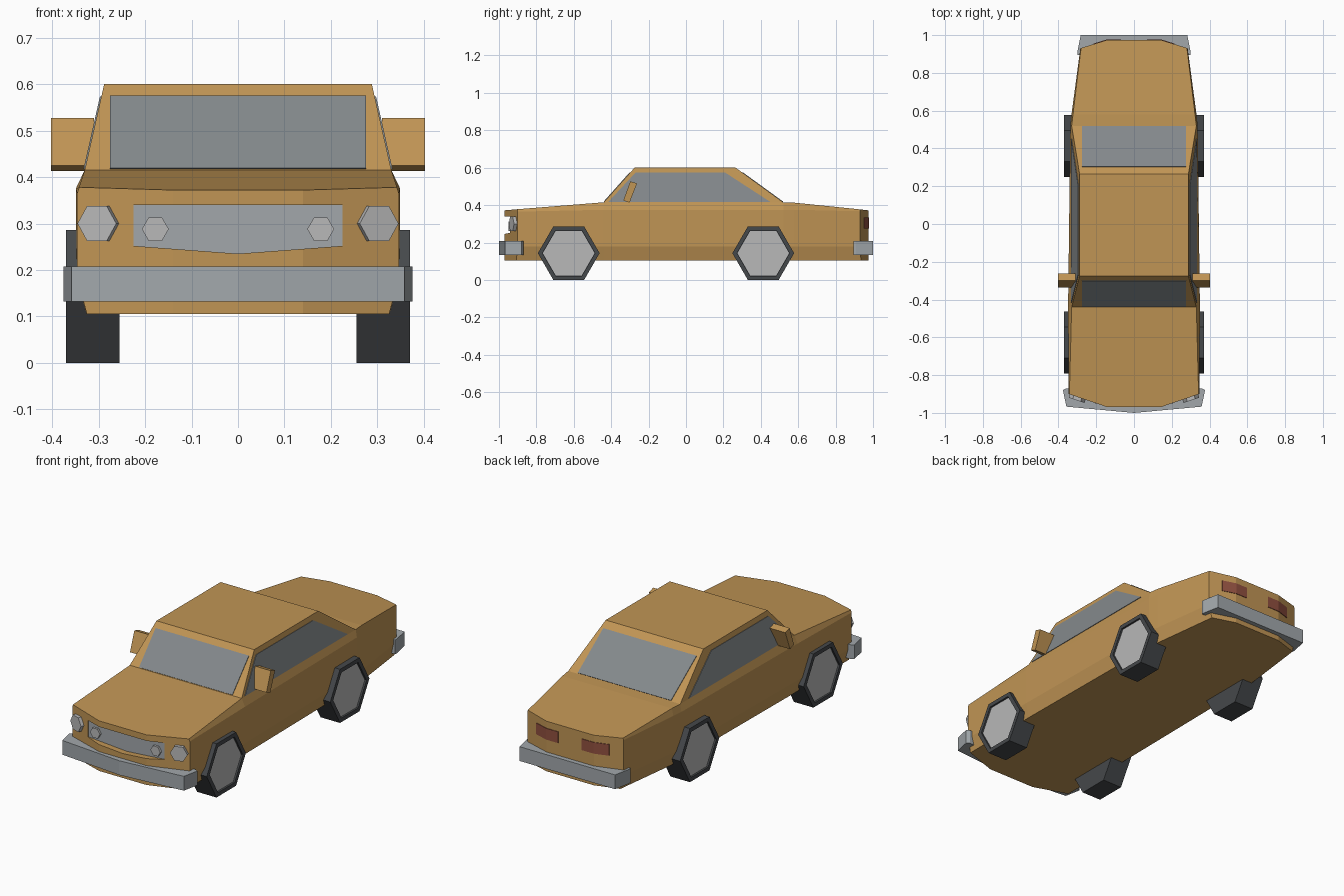
import bpy, bmesh, math
from mathutils import Vector

if "Cube" in bpy.data.objects:
    bpy.data.objects.remove(bpy.data.objects["Cube"])


def mat(name, rgb):
    m = bpy.data.materials.new(name)
    m.diffuse_color = (*rgb, 1)
    m.use_nodes = True
    m.node_tree.nodes["Principled BSDF"].inputs["Base Color"].default_value = m.diffuse_color
    return m


PAINT = mat("ochre_paint", (0.53, 0.30, 0.09))
GLASS = mat("glass", (0.23, 0.25, 0.26))
RUBBER = mat("rubber", (0.06, 0.065, 0.07))
CHROME = mat("chrome", (0.36, 0.39, 0.41))
LAMP = mat("lamp", (0.48, 0.48, 0.48))
RED = mat("tail_red", (0.28, 0.08, 0.05))


def loft(name, rings, material, caps=None):
    """Join equal-length rings of points with faces and close both ends."""
    n = len(rings[0])
    caps = caps or [range(n)]
    bm = bmesh.new()
    vs = [[bm.verts.new(p) for p in r] for r in rings]
    for a, b in zip(vs, vs[1:]):
        for i in range(n):
            j = (i + 1) % n
            bm.faces.new((a[i], a[j], b[j], b[i]))
    for end in (vs[0], vs[-1]):
        for c in caps:
            bm.faces.new([end[i] for i in c])
    bmesh.ops.recalc_face_normals(bm, faces=bm.faces)
    me = bpy.data.meshes.new(name)
    bm.to_mesh(me)
    bm.free()
    ob = bpy.data.objects.new(name, me)
    bpy.context.collection.objects.link(ob)
    if material:
        me.materials.append(material)
    return ob


def plate(name, pts, normal, material, t=0.003):
    """Thin panel lying on a surface, t thick to each side."""
    n = Vector(normal).normalized() * t
    return loft(name, [[Vector(p) - n for p in pts], [Vector(p) + n for p in pts]], material)


def hexagon(centre, r, u):
    c, u = Vector(centre), Vector(u)
    return [c + u * r * math.cos(k * math.pi / 3) + Vector((0, 0, r * math.sin(k * math.pi / 3)))
            for k in range(6)]


# Lower body: stations along y (edge slope bends the nose and tail)
def station(y, slope, w, wt, wb, z_sh, z_top, z_mid):
    half = [(0.14, 0.105), (wb, 0.105), (w, 0.18), (w, z_sh), (wt, z_top), (0.14, z_mid)]
    right = [(x, y + slope * (x - 0.14), z) for x, z in half]
    return right + [(-x, yy, z) for x, yy, z in reversed(right)]


NOSE = 0.34
body = loft("body", [
    station(-0.97, NOSE, 0.346, 0.342, 0.325, 0.365, 0.378, 0.372),
    station(-0.44, 0, 0.349, 0.330, 0.328, 0.375, 0.415, 0.415),
    station(0.52, 0, 0.337, 0.330, 0.318, 0.375, 0.415, 0.415),
    station(0.58, 0, 0.331, 0.323, 0.312, 0.375, 0.413, 0.413),
    station(0.975, -0.31, 0.284, 0.280, 0.268, 0.367, 0.377, 0.372),
], PAINT, caps=[range(6), range(6, 12), (0, 5, 6, 11)])

# Grille opening cut into the nose, with grille panel inside
outline = [(-0.225, 0.34), (0.225, 0.34), (0.225, 0.252), (0.2, 0.25), (0, 0.235),
           (-0.2, 0.25), (-0.225, 0.252)]
cutter = loft("grille_cutter", [[(x, y, z) for x, z in outline] for y in (-1.1, -0.933)], None)
cutter.hide_render = True
cutter.hide_viewport = True
cut = body.modifiers.new("grille_opening", "BOOLEAN")
cut.operation = "DIFFERENCE"
cut.solver = "EXACT"
cut.object = cutter
plate("grille", [(x, -0.935, z) for x, z in outline], (0, 1, 0), CHROME)

# Cabin
Z0, Z1 = 0.415, 0.6
loft("cabin", [
    [(-0.33, -0.44, Z0 - 0.01), (0.33, -0.44, Z0 - 0.01), (0.33, 0.52, Z0 - 0.01), (-0.33, 0.52, Z0 - 0.01)],
    [(-0.33, -0.44, Z0), (0.33, -0.44, Z0), (0.33, 0.52, Z0), (-0.33, 0.52, Z0)],
    [(-0.288, -0.275, Z1), (0.288, -0.275, Z1), (0.288, 0.265, Z1), (-0.288, 0.265, Z1)],
], PAINT)


# Windows lie on the sloping cabin faces
def on_slope(a, b, z):
    return a + (b - a) * (z - Z0) / (Z1 - Z0)


ZB, ZT = 0.417, 0.573
for name, a, b in (("windscreen", -0.44, -0.275), ("rear_window", 0.52, 0.265)):
    pts = [(x, on_slope(a, b, z), z) for x, z in ((-0.275, ZB), (0.275, ZB), (0.275, ZT), (-0.275, ZT))]
    plate(name, pts, (0, Z1 - Z0, a - b), GLASS)
for s, side in ((1, "right"), (-1, "left")):
    pts = [(s * on_slope(0.33, 0.288, z), y, z)
           for y, z in ((-0.415, ZB), (-0.27, ZT), (0.21, ZT), (0.45, ZB))]
    plate("side_window_" + side, pts, (s * (Z1 - Z0), 0, 0.042), GLASS)

# Bumpers
front = [(0.36, -0.87), (0.376, -0.88), (0.358, -0.967), (0, -1.0)]
rear = [(0.30, 0.895), (0.30, 0.91), (0.282, 1.0), (0, 1.0)]
for name, half in (("front_bumper", front), ("rear_bumper", rear)):
    ring = half + [(-x, y) for x, y in reversed(half[:-1])]
    loft(name, [[(x, y, z) for x, y in ring] for z in (0.132, 0.208)], CHROME)

for s, side in ((1, "right"), (-1, "left")):
    # Headlight, square to the swept nose
    n = Vector((s * NOSE, -1, 0)).normalized()
    u = Vector((1, s * NOSE, 0)).normalized()
    base = Vector((s * 0.298, -0.97 + NOSE * 0.158, 0.3))
    loft("headlight_" + side, [hexagon(base + n * d, 0.044, u) for d in (-0.01, 0.018)], LAMP)
    # Small lamp in the grille
    loft("grille_lamp_" + side,
         [hexagon((s * 0.178, y, 0.288), 0.029, (1, 0, 0)) for y in (-0.93, -0.95)], LAMP)

    # Tail light wrapped round the bend of the tail
    line = [(0.07, 0.975), (0.14, 0.975), (0.215, 0.952)]
    ring = [(x, y + 0.003) for x, y in line] + [(x, y - 0.006) for x, y in reversed(line)]
    loft("tail_light_" + side, [[(s * x, y, z) for x, y in ring] for z in (0.275, 0.335)], RED)

    # Door mirror
    prof = [(-0.335, 0.425), (-0.298, 0.527), (-0.262, 0.516), (-0.302, 0.413)]
    loft("mirror_" + side, [[(s * x, y, z) for y, z in prof] for x in (0.31, 0.402)], PAINT)

    # Wheels: six-sided tyre with a sunken hub
    for end, y in (("front", -0.627), ("rear", 0.413)):
        steps = ((0.255, 0.165), (0.37, 0.165), (0.37, 0.14), (0.358, 0.14))
        loft(f"tyre_{end}_{side}",
             [hexagon((s * x, y, 0.143), r, (0, 1, 0)) for x, r in steps], RUBBER)
        loft(f"hub_{end}_{side}",
             [hexagon((s * x, y, 0.143), 0.138, (0, 1, 0)) for x in (0.35, 0.362)], LAMP)
